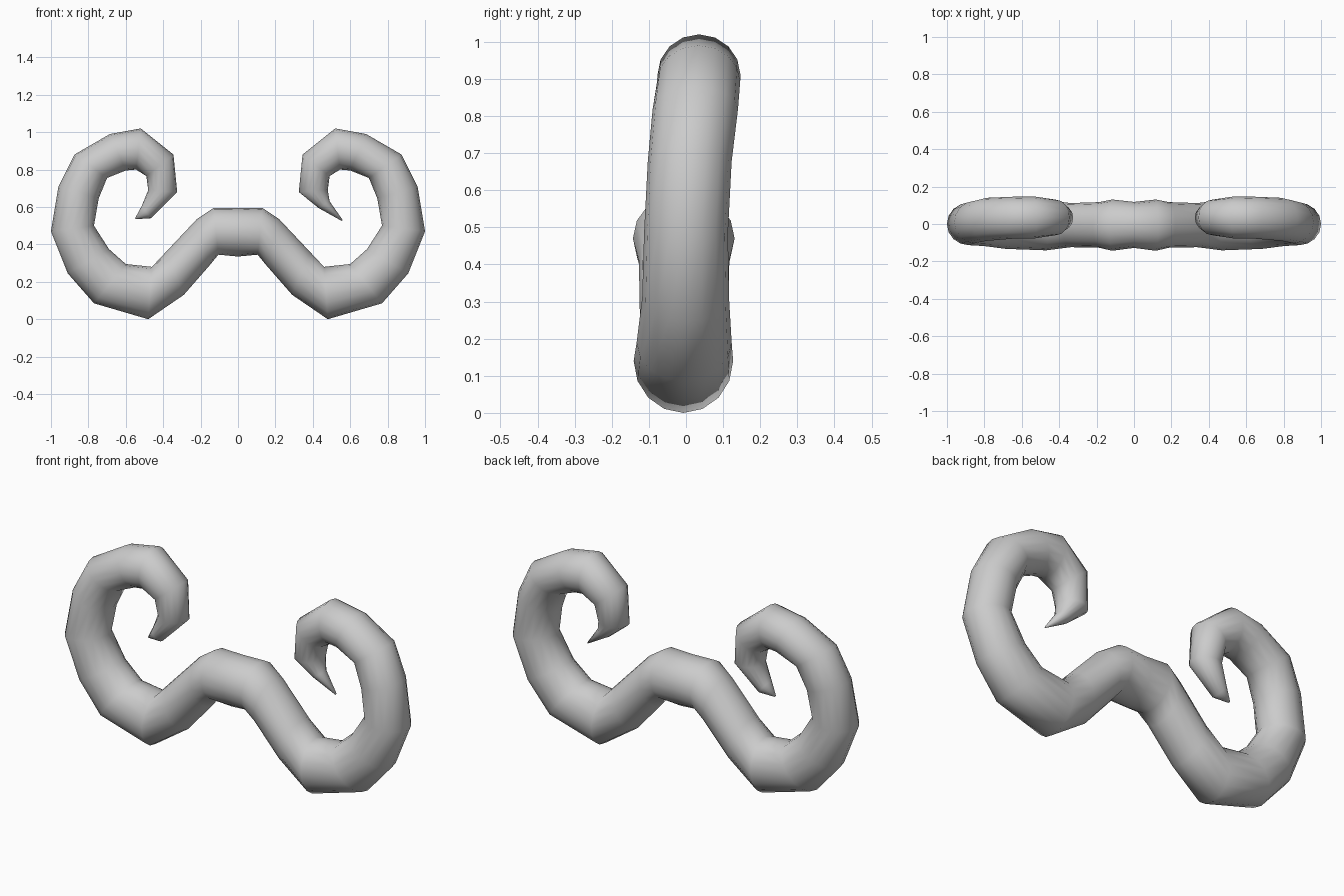
import bpy, bmesh, math
from mathutils import Vector

SIDES = 16

# Half of the tube: outer x, outer z, inner x, inner z, centre y, half depth
HALF = [
    (0.00, 0.335, 0.00, 0.595, -0.005, 0.123),
    (0.105, 0.345, 0.13, 0.595, -0.006, 0.137),
    (0.15, 0.29, 0.22, 0.535, -0.005, 0.122),
    (0.29, 0.13, 0.385, 0.36, -0.006, 0.118),
    (0.48, 0.00, 0.46, 0.28, -0.007, 0.134),
    (0.77, 0.085, 0.60, 0.295, -0.005, 0.128),
    (0.91, 0.245, 0.69, 0.375, -0.001, 0.117),
    (1.00, 0.47, 0.77, 0.50, 0.00, 0.113),
    (0.96, 0.71, 0.745, 0.645, 0.01, 0.113),
    (0.875, 0.88, 0.70, 0.755, 0.025, 0.115),
    (0.685, 0.99, 0.60, 0.795, 0.034, 0.112),
    (0.52, 1.02, 0.545, 0.80, 0.035, 0.112),
    (0.345, 0.88, 0.49, 0.765, 0.035, 0.095),
    (0.325, 0.68, 0.48, 0.69, 0.033, 0.075),
]
# The curled tips differ slightly between the two sides
TIP_RIGHT = [(0.43, 0.595, 0.49, 0.63, 0.03, 0.04), (0.555, 0.525, 0.56, 0.53, 0.03, 0.005)]
TIP_LEFT = [(0.465, 0.54, 0.515, 0.605, 0.03, 0.042), (0.545, 0.535, 0.55, 0.54, 0.03, 0.006)]


def mirrored(sections):
    return [(-ox, oz, -ix, iz, cy, hy) for ox, oz, ix, iz, cy, hy in sections]


def sweep(name, sections):
    """Skin elliptical rings placed along a bent path."""
    bm = bmesh.new()
    rings = []
    for ox, oz, ix, iz, cy, hy in sections:
        outer, inner = Vector((ox, cy, oz)), Vector((ix, cy, iz))
        mid, arm = (outer + inner) / 2, (outer - inner) / 2
        ring = []
        for k in range(SIDES):
            a = 2 * math.pi * k / SIDES
            ring.append(bm.verts.new(mid + arm * math.cos(a) + Vector((0, hy * math.sin(a), 0))))
        rings.append(ring)
    for r, s in zip(rings, rings[1:]):
        for k in range(SIDES):
            j = (k + 1) % SIDES
            bm.faces.new((r[k], r[j], s[j], s[k]))
    bm.faces.new(rings[0])
    bm.faces.new(rings[-1])
    bmesh.ops.recalc_face_normals(bm, faces=bm.faces)
    for f in bm.faces:
        f.smooth = True
    mesh = bpy.data.meshes.new(name)
    bm.to_mesh(mesh)
    bm.free()
    obj = bpy.data.objects.new(name, mesh)
    bpy.context.collection.objects.link(obj)
    return obj


# One continuous curled moustache from left tip to right tip
left = mirrored((HALF + TIP_LEFT)[1:])[::-1]
sweep("curled_moustache", left + HALF + TIP_RIGHT)
